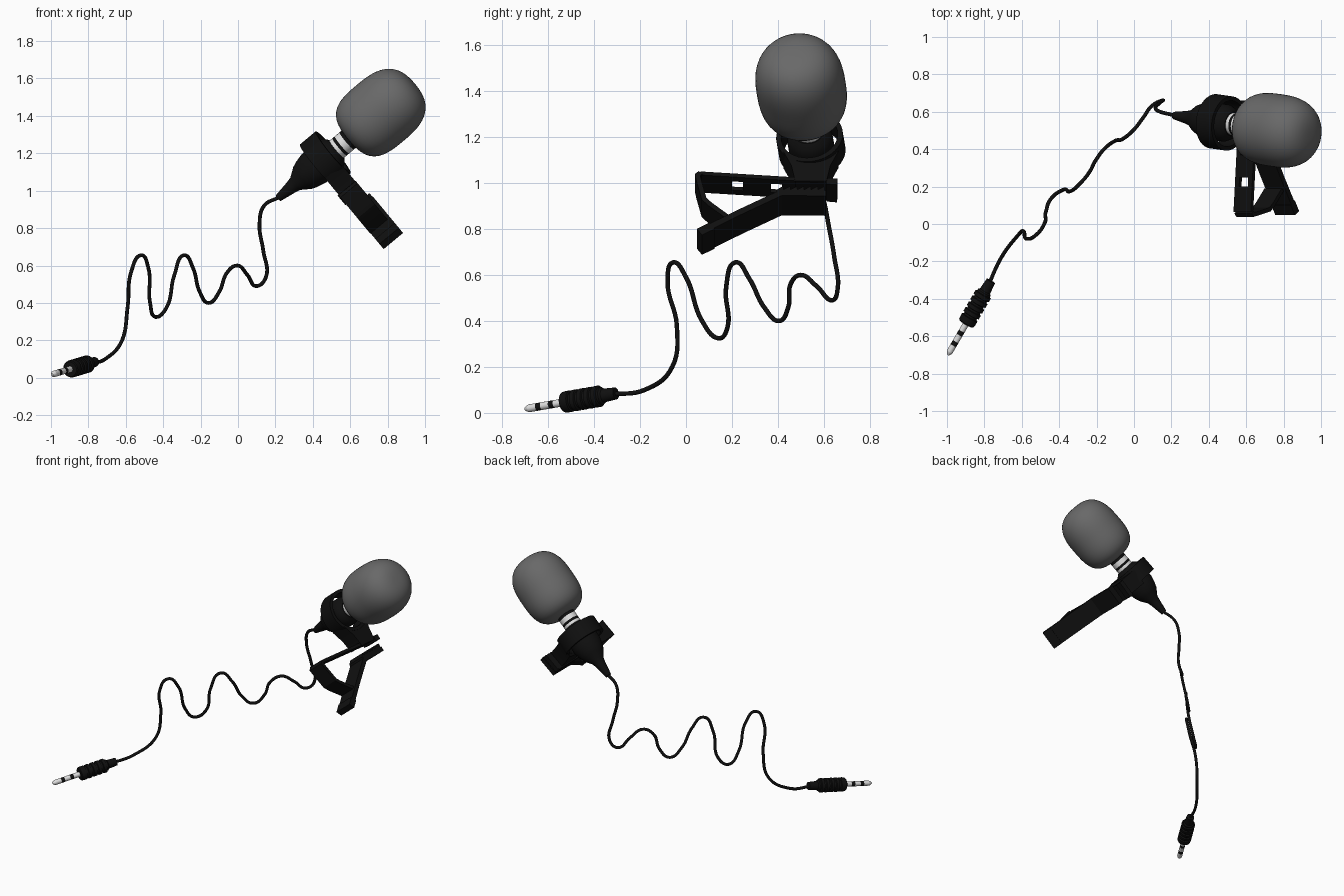
import bpy, bmesh, math
from mathutils import Vector, Matrix

cube = bpy.data.objects.get("Cube")
if cube:
    bpy.data.objects.remove(cube)


def material(name, rgb, rough):
    m = bpy.data.materials.new(name)
    m.use_nodes = True
    m.diffuse_color = (*rgb, 1)
    node = m.node_tree.nodes["Principled BSDF"]
    node.inputs["Base Color"].default_value = (*rgb, 1)
    node.inputs["Roughness"].default_value = rough
    return m


black = material("black plastic", (.005, .005, .005), .6)
grey = material("grey foam", (.14, .14, .14), .9)
silver = material("silver metal", (.75, .75, .75), .4)


def finish(name, bm, mats, angle=35):
    bmesh.ops.remove_doubles(bm, verts=bm.verts, dist=1e-5)
    bmesh.ops.recalc_face_normals(bm, faces=bm.faces)
    mesh = bpy.data.meshes.new(name)
    bm.to_mesh(mesh)
    bm.free()
    for m in mats:
        mesh.materials.append(m)
    ob = bpy.data.objects.new(name, mesh)
    bpy.context.collection.objects.link(ob)
    bpy.ops.object.select_all(action='DESELECT')
    ob.select_set(True)
    bpy.context.view_layer.objects.active = ob
    bpy.ops.object.shade_smooth_by_angle(angle=math.radians(angle))
    return ob


def lathe(name, start, axis, profile, mats, bands=None, steps=40):
    """Turn (distance, radius) points about an axis; bands picks a material per segment."""
    bm = bmesh.new()
    place = Matrix.Translation(start) @ axis.to_track_quat('Z', 'Y').to_matrix().to_4x4()
    rings = []
    for t, r in profile:
        turn = [math.tau * k / steps for k in range(steps)]
        rings.append([bm.verts.new(place @ Vector((r * math.cos(a), r * math.sin(a), t)))
                      for a in turn])
    for i, (p, q) in enumerate(zip(rings, rings[1:])):
        for k in range(steps):
            n = (k + 1) % steps
            f = bm.faces.new((p[k], p[n], q[n], q[k]))
            f.material_index = bands[i] if bands else 0
    return finish(name, bm, mats)


def banded(name, start, axis, radius, bands):
    """Cylinder of stacked colour bands: (end distance, material index)."""
    t, index = bands[0]
    profile, picks = [(t, 0), (t, radius)], [index]
    for end, index in bands[1:]:
        profile.append((end, radius))
        picks.append(index)
    profile.append((profile[-1][0], 0))
    return lathe(name, start, axis, profile, [silver, black], picks + [index], 24)


# Microphone axis and foam windscreen
base = Vector((.215, .58, .96))
axis = Vector((.55, -.08, .46)).normalized()


def foam_point(a):
    c, s = math.cos(a), math.sin(a)
    power, half = (2.7, .235) if c > 0 else (3.2, .225)
    k = (abs(c) ** power + abs(s) ** power) ** (-1 / power)
    return .721 + half * k * c, max(0, .195 * k * s)


lathe("foam_windscreen", base, axis,
      [foam_point(math.pi * (1 - i / 32)) for i in range(33)], [grey], steps=48)

# Capsule body, banded neck and clip collar
lathe("microphone_body", base, axis,
      [(0, 0), (0, .02), (.09, .035), (.12, .042), (.17, .076), (.2, .088), (.25, .1),
       (.36, .1), (.39, .088), (.41, .065), (.41, 0)], [black])
banded("banded_neck", base, axis, .06,
       [(.4, 0), (.43, 0), (.447, 1), (.48, 0), (.53, 1)])
lathe("clip_collar", base, axis,
      [(.275, .124), (.385, .124), (.385, .146), (.275, .146), (.275, .124)], [black])

# Clip frame: u runs across the clip, v to the back, w down and away from the body
centre = base + axis * .33
U = Vector((.77, 0, .638)).normalized()
V = Vector((0, 1, 0))
W = Vector((.638, 0, -.77)).normalized()


def prism(name, outline, width, mid=0):
    """Extrude a (v, w) outline across the clip."""
    bm = bmesh.new()
    sides = [[bm.verts.new(centre + U * (mid + s * width / 2) + V * v + W * w)
              for v, w in outline] for s in (-1, 1)]
    n = len(outline)
    bm.faces.new(sides[0])
    bm.faces.new(sides[1][::-1])
    for i in range(n):
        j = (i + 1) % n
        bm.faces.new((sides[0][i], sides[0][j], sides[1][j], sides[1][i]))
    return finish(name, bm, [black], 25)


def strap(name, path, thick, width, mid=0):
    """Give a (v, w) path an even thickness."""
    pts = [Vector(p) for p in path]
    left, right = [], []
    for i, p in enumerate(pts):
        a = (p - pts[max(i - 1, 0)]).normalized()
        b = (pts[min(i + 1, len(pts) - 1)] - p).normalized()
        d = (a + b).normalized()
        off = Vector((-d.y, d.x)) * thick / 2 / max(d.dot(b if b.length else a), .5)
        left.append(p + off)
        right.append(p - off)
    return prism(name, left + right[::-1], width, mid)


def arm(v):
    return v, .25 + (v - .11) * .08


# Upper arm: two rails with cross pieces that leave two windows
for side, mid in (("left", .03), ("right", -.06)):
    strap("upper_arm_rail_" + side, [arm(.115), arm(-.48)], .02, .03, mid)
for i, (a, b) in enumerate([(.115, -.125), (-.175, -.295), (-.345, -.48)]):
    strap(f"upper_arm_bridge_{i}", [arm(a), arm(b)], .02, .06, -.015)
strap("upper_arm_tip", [(.07, .25), (.115, .255)], .035, .12, -.01)

# Folded spring joining the arms
strap("clip_spring", [arm(-.48), (-.493, .215), (-.487, .25), (-.465, .35), (-.44, .38),
                      (-.36, .455)], .022, .12, -.01)

# Lower arm with gripping teeth
strap("lower_arm", [(.065, .335), (-.13, .332), (-.3, .435), (-.485, .553)], .03, .135)
teeth = [(.06, .33)]
for i in range(7):
    v = .06 - i * .03
    teeth += [(v, .292), (v - .029, .312)]
teeth.append((-.15, .335))
prism("gripping_teeth", teeth, .13)
strap("lower_arm_lip", [(-.43, .518), (-.485, .553)], .042, .135)

# Neck from collar to clip
prism("clip_neck", [(.12, .08), (.08, .11), (0, .13), (-.08, .11), (-.12, .08),
                    (-.085, .16), (-.068, .25), (.068, .25), (.085, .16)], .115, -.01)

# Audio plug
tip = Vector((-.995, -.7, .017))
plug_end = Vector((-.765, -.305, .085))
plug_axis = (plug_end - tip).normalized()
lathe("plug_point", tip, plug_axis, [(0, 0), (0, .007), (.012, .014), (.02, .017)], [silver], steps=24)
banded("plug_pin", tip, plug_axis, .017,
       [(.02, 0), (.06, 0), (.085, 1), (.125, 0), (.15, 1), (.21, 0)])
ridges = [(.195, 0), (.195, .04), (.2, .045)]
for i in range(5):
    t = .215 + i * .036
    ridges += [(t, .047), (t + .02, .047), (t + .023, .038), (t + .033, .038)]
ridges += [(.4, .03), (.462, .026), (.462, 0)]
lathe("plug_sleeve", tip, plug_axis, ridges, [black], steps=28)

# Wavy cable
path = [(-.78, -.33, .08), (-.71, -.18, .1), (-.62, -.06, .2), (-.59, -.04, .38),
        (-.57, -.08, .57), (-.52, -.055, .655), (-.48, 0, .59), (-.47, .07, .4),
        (-.44, .14, .325), (-.385, .18, .37), (-.34, .175, .55), (-.29, .215, .655),
        (-.24, .275, .585), (-.205, .34, .46), (-.155, .405, .4), (-.1, .445, .46),
        (-.06, .455, .56), (-.005, .5, .6), (.05, .57, .55), (.1, .635, .49),
        (.15, .66, .54), (.135, .645, .68), (.115, .62, .82), (.14, .6, .92), (.22, .58, .965)]
curve = bpy.data.curves.new("cable", 'CURVE')
curve.dimensions = '3D'
curve.bevel_depth = .01
curve.bevel_resolution = 3
curve.resolution_u = 8
curve.use_fill_caps = True
spline = curve.splines.new('BEZIER')
spline.bezier_points.add(len(path) - 1)
for point, co in zip(spline.bezier_points, path):
    point.co = co
    point.handle_left_type = point.handle_right_type = 'AUTO'
curve.materials.append(black)
bpy.context.collection.objects.link(bpy.data.objects.new("cable", curve))
